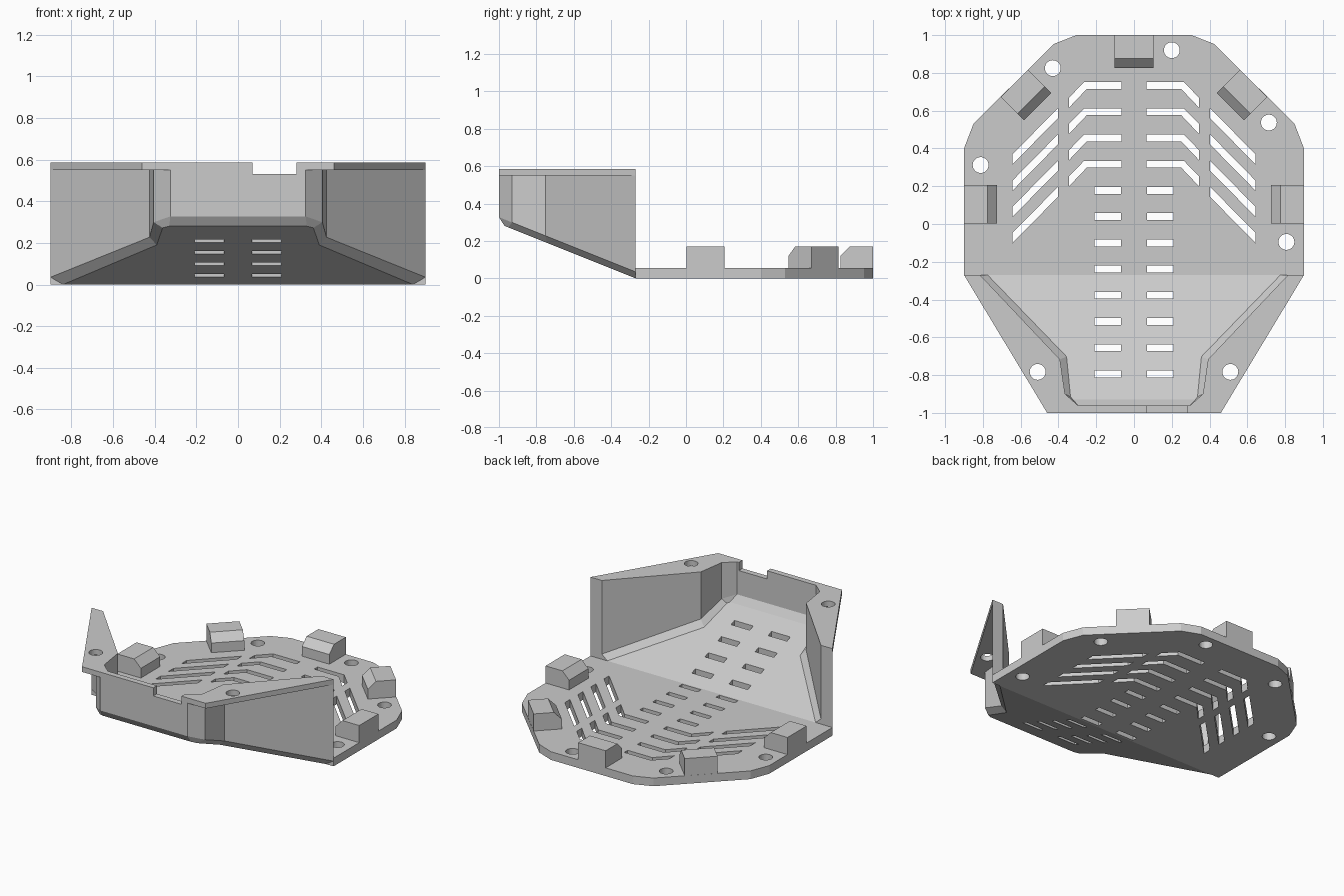
import bpy, bmesh, math
from mathutils import Matrix, Vector

if "Cube" in bpy.data.objects:
    bpy.data.objects.remove(bpy.data.objects["Cube"])

grey = bpy.data.materials.new("light grey")
grey.diffuse_color = (0.6, 0.6, 0.6, 1)
grey.use_nodes = True
grey.node_tree.nodes["Principled BSDF"].inputs["Base Color"].default_value = grey.diffuse_color


def make_object(name, bm):
    bmesh.ops.remove_doubles(bm, verts=bm.verts, dist=1e-4)
    bmesh.ops.recalc_face_normals(bm, faces=bm.faces)
    mesh = bpy.data.meshes.new(name)
    bm.to_mesh(mesh)
    bm.free()
    mesh.materials.append(grey)
    obj = bpy.data.objects.new(name, mesh)
    bpy.context.collection.objects.link(obj)
    return obj


def prism(bm, points, z0, z1):
    """Extrude a flat outline between two heights."""
    low = [bm.verts.new((x, y, z0)) for x, y in points]
    high = [bm.verts.new((x, y, z1)) for x, y in points]
    bm.faces.new(low)
    bm.faces.new(high)
    n = len(points)
    for i in range(n):
        j = (i + 1) % n
        bm.faces.new((low[i], low[j], high[j], high[i]))


def rect(x0, x1, y0, y1):
    return [(x0, y0), (x1, y0), (x1, y1), (x0, y1)]


def circle(x, y, r=0.042, n=32):
    return [(x + r * math.cos(2 * math.pi * i / n),
             y + r * math.sin(2 * math.pi * i / n)) for i in range(n)]


def cut(obj, cutter):
    mod = obj.modifiers.new("cut", "BOOLEAN")
    mod.operation, mod.solver, mod.object = "DIFFERENCE", "EXACT", cutter
    bpy.context.view_layer.objects.active = obj
    bpy.ops.object.modifier_apply(modifier=mod.name)


JOINT = -0.27      # where the flat plate meets the raised tray
THICK = 0.055

# Flat rear plate
half = [(0.9, JOINT), (0.9, 0.4), (0.85, 0.53), (0.425, 0.953), (0.305, 1.0)]
bm = bmesh.new()
prism(bm, half + [(-x, y) for x, y in reversed(half)], 0, THICK)
plate = make_object("base_plate", bm)


# Raised front tray: mirrored rings lofted from the underside, up the outer
# wall, over the flange and down the inner wall to the floor
def ramp(y):
    return 0.4 * (JOINT - y)


outer = [(0.9, JOINT), (0.425, -0.75), (0.405, -0.93), (0.325, -1.0)]
inner = [(0.815, JOINT), (0.392, -0.717), (0.365, -0.9), (0.295, -0.962)]
under = [(0.84, JOINT), (0.39, -0.745), (0.362, -0.95), (0.33, -0.97)]
floor = [(0.775, JOINT), (0.357, -0.702), (0.336, -0.915), (0.325, -0.93)]
rim = [(0.9, JOINT), (0.61, -0.751), (0.46, -1.0), (0.325, -1.0)]
profile = [
    (under, lambda y: ramp(y)),
    (outer, lambda y: ramp(y) + 0.035),
    (outer, lambda y: 0.55),
    (rim, lambda y: 0.55),
    (rim, lambda y: 0.585),
    (inner, lambda y: 0.585),
    (inner, lambda y: ramp(y) + THICK + 0.035),
    (floor, lambda y: ramp(y) + THICK),
]
bm = bmesh.new()
rings = []
cache = {}


def vert(x, y, z):
    key = (round(x, 4), round(y, 4), round(z, 4))
    if key not in cache:
        cache[key] = bm.verts.new(key)
    return cache[key]


for pts, height in profile:
    full = pts + [(-x, y) for x, y in reversed(pts)]
    rings.append([vert(x, y, height(y)) for x, y in full])
for a, b in zip(rings, rings[1:]):
    for i in range(7):
        corners = list(dict.fromkeys((a[i], a[i + 1], b[i + 1], b[i])))
        if len(corners) > 2:
            bm.faces.new(corners)
bm.faces.new(rings[0])
bm.faces.new(rings[-1])
ends = [r[0] for r in rings] + [r[-1] for r in reversed(rings)]
bm.faces.new(list(dict.fromkeys(ends)))
tray = make_object("front_tray", bm)

# Vent slots, screw holes and the rim notch
bm = bmesh.new()
for k in range(12):
    y = 0.733 - 0.1388 * k
    for s in (1, -1):
        if k < 4:
            bent = [(0.066, y + 0.018), (0.264, y + 0.018), (0.345, y - 0.065),
                    (0.345, y - 0.118), (0.25, y - 0.018), (0.066, y - 0.018)]
            slant = [(0.402, y - 0.119), (0.642, y - 0.363),
                     (0.642, y - 0.416), (0.402, y - 0.172)]
            for shape in (bent, slant):
                prism(bm, [(s * px, py) for px, py in shape], -0.1, 0.4)
        else:
            prism(bm, rect(s * 0.068, s * 0.208, y - 0.018, y + 0.018), -0.1, 0.45)
for x, y in [(-0.43, 0.825), (0.2, 0.92), (0.714, 0.537), (0.807, -0.095),
             (-0.812, 0.312)]:
    prism(bm, circle(x, y), -0.1, 0.4)
for x in (-0.51, 0.51):
    prism(bm, circle(x, -0.783), 0.5, 0.7)
prism(bm, rect(0.07, 0.28, -1.1, -0.9), 0.53, 0.7)
cutter = make_object("cutter", bm)
cutter.hide_render = True
cut(plate, cutter)
cut(tray, cutter)
bpy.data.objects.remove(cutter)

# Chamfered edge blocks, each placed by its outer midpoint and facing angle
side = [(0, 0.03), (0, 0.17), (-0.125, 0.17), (-0.175, 0.12), (-0.175, 0.03)]
places = [("right_block", 0.9, 0.105, 0), ("back_right_block", 0.634, 0.744, 45),
          ("back_block", 0, 1.0, 90), ("back_left_block", -0.634, 0.744, 135),
          ("left_block", -0.9, 0.105, 180)]
for name, x, y, angle in places:
    bm = bmesh.new()
    prism(bm, side, -0.102, 0.102)
    # profile (depth, height) stands up, extrusion becomes the width
    stand = Matrix(((1, 0, 0, 0), (0, 0, 1, 0), (0, 1, 0, 0), (0, 0, 0, 1)))
    move = Matrix.Translation(Vector((x, y, 0)))
    turn = Matrix.Rotation(math.radians(angle), 4, "Z")
    bm.transform(move @ turn @ stand)
    make_object(name, bm)
